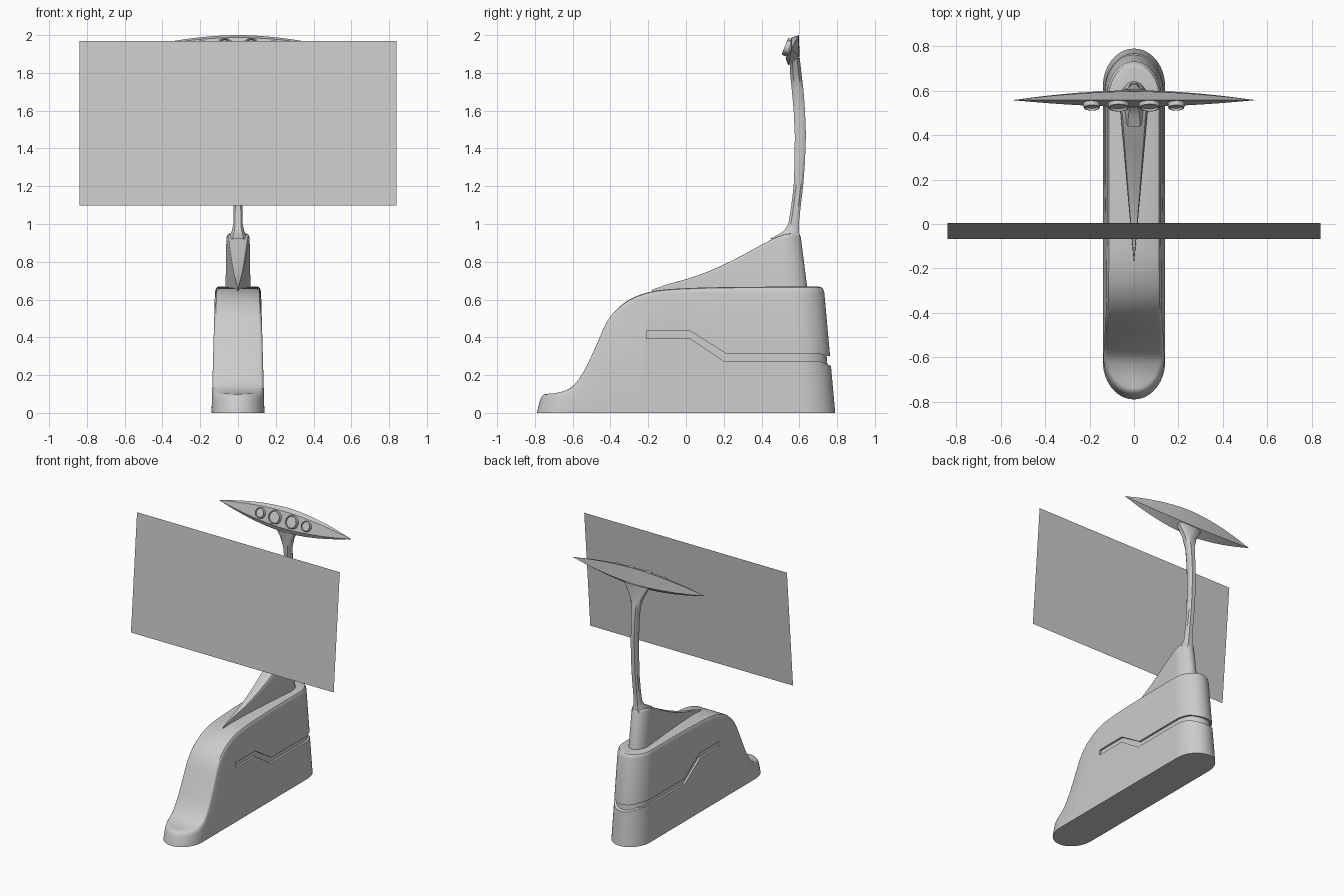
import bpy, bmesh, math
from mathutils import Matrix, Vector

if "Cube" in bpy.data.objects:
    bpy.data.objects.remove(bpy.data.objects["Cube"])


def curve(pts):
    """Smooth height function through (y, z) points."""
    def slope(i):
        a, b = pts[max(i - 1, 0)], pts[min(i + 1, len(pts) - 1)]
        return (b[1] - a[1]) / (b[0] - a[0])

    def h(y):
        y = min(max(y, pts[0][0]), pts[-1][0])
        i = max(k for k in range(len(pts) - 1) if pts[k][0] <= y)
        (y0, z0), (y1, z1) = pts[i], pts[i + 1]
        d = y1 - y0
        t = (y - y0) / d
        return ((2*t**3 - 3*t*t + 1) * z0 + (t**3 - 2*t*t + t) * d * slope(i)
                + (3*t*t - 2*t**3) * z1 + (t**3 - t*t) * d * slope(i + 1))
    return h


def make(name, verts, faces, angle=30):
    bm = bmesh.new()
    vs = [bm.verts.new(v) for v in verts]
    for f in faces:
        bm.faces.new([vs[i] for i in f])
    bmesh.ops.remove_doubles(bm, verts=bm.verts, dist=1e-5)
    bmesh.ops.recalc_face_normals(bm, faces=bm.faces)
    me = bpy.data.meshes.new(name)
    bm.to_mesh(me)
    bm.free()
    ob = bpy.data.objects.new(name, me)
    bpy.context.collection.objects.link(ob)
    smooth(ob, angle)
    return ob


def smooth(ob, angle=30):
    bpy.ops.object.select_all(action='DESELECT')
    bpy.context.view_layer.objects.active = ob
    ob.select_set(True)
    bpy.ops.object.shade_smooth_by_angle(angle=math.radians(angle))


def cut(ob, tool):
    m = ob.modifiers.new("cut", 'BOOLEAN')
    m.operation, m.solver, m.object = 'DIFFERENCE', 'EXACT', tool
    bpy.context.view_layer.objects.active = ob
    bpy.ops.object.modifier_apply(modifier=m.name)
    bpy.data.objects.remove(tool)


def loft(name, rings, angle=30):
    n = len(rings[0])
    verts = [p for r in rings for p in r]
    faces = [(i*n + j, i*n + (j+1) % n, (i+1)*n + (j+1) % n, (i+1)*n + j)
             for i in range(len(rings) - 1) for j in range(n)]
    faces += [tuple(range(n))[::-1], tuple(range(len(verts) - n, len(verts)))]
    return make(name, verts, faces, angle)


def drafted_body(name, stations, place, h, z0, levels):
    """Symmetric drafted block: plan stations, top height h(y), rounded rim."""
    verts, faces = [], []
    m = len(levels) + 3
    for side in (1, -1):
        base = len(verts)
        for st in stations:
            f0 = levels[0][0]
            x, y = place(st, f0, z0)
            col = [(0, y, z0), (side*x, y, z0)]
            for f, drop in levels:
                z = z0 + .1
                for _ in range(40):
                    x, y = place(st, f, z)
                    z = h(y) - drop
                col.append((side*x, y, z))
            col.append((0, y, z))
            verts += col
        for i in range(len(stations) - 1):
            for j in range(m - 1):
                a, b = base + i*m + j, base + (i+1)*m + j
                faces.append((a, b, b + 1, a + 1))
    return make(name, verts, faces)


# Base: long stadium plan, drafted walls, swooping front
arc = [math.pi/2 * i / 14 for i in range(15)]
stations = [(math.sin(a), -.62, -math.cos(a)) for a in arc]
stations += [(1, -.62 + 1.24*i/70, 0) for i in range(1, 70)]
stations += [(math.cos(a), .62, math.sin(a)) for a in arc]
stations[0] = (0, -.62, -1)
stations[-1] = (0, .62, 1)


def base_place(st, f, z):
    c, yc, s = st
    y = yc + .17*f*s
    return .14*f*c*(1 - .2*z), y*(1 - (.32 if y < 0 else .115)*z)


base_top = curve([(-.82, .1), (-.72, .102), (-.65, .115), (-.59, .15), (-.53, .24),
                  (-.47, .37), (-.42, .48), (-.36, .555), (-.28, .61), (-.17, .645),
                  (0, .66), (.3, .667), (.8, .668)])
base = drafted_body("base", stations, base_place, base_top, 0,
                    [(1, .03), (.975, .014), (.93, .004), (.86, 0)])

# Bent groove wrapping round the back of the base
band = [(-.21, .435), (.02, .435), (.21, .315), (.7, .315), (.77, .297), (.95, .297),
        (.95, .248), (.77, .248), (.7, .275), (.2, .275), (.02, .395), (-.21, .395)]
groove = loft("groove_cutter", [[(x, y, z) for y, z in band] for x in (-.3, .3)])
core = drafted_body("groove_core", stations, base_place, lambda y: .7 if y > -.3 else .1 + .6*max(0, (y + .8)/.5),
                    -.05, [(.89, 0)])
groove.hide_render = core.hide_render = True
cut(groove, core)
cut(base, groove)
smooth(base)

# Fin: wedge plan rising to the back
fin_stations = [(i/40, -.18 + .73*i/40, 0) for i in range(40)]
fin_stations += [(math.cos(a), .55, math.sin(a)) for a in arc[:-1]] + [(0, .55, 1)]


def fin_place(st, f, z):
    c, yc, s = st
    y = yc + .10*f*s
    d = max(0, z - .66)
    return .067*f*c*(1 - .3*d), y*(1 - (.24*d if y > 0 else 0))


fin_top = curve([(-.2, .645), (-.1, .68), (0, .708), (.1, .742), (.2, .785), (.3, .835),
                 (.4, .89), (.48, .93), (.54, .948), (.66, .952)])
fin = drafted_body("fin", fin_stations, fin_place, fin_top, .6,
                   [(1, .02), (.96, .008), (.88, .001), (.8, 0)])

# Curved stem: z, front y, back y, half width
rings = []
for z, a, b, w in [(.92, .44, .6, .046), (.945, .49, .6, .042), (.965, .52, .598, .032),
                   (1.0, .542, .597, .025), (1.1, .558, .608, .024), (1.2, .57, .62, .024),
                   (1.33, .575, .63, .024), (1.47, .576, .635, .024), (1.6, .57, .63, .024),
                   (1.71, .56, .622, .027), (1.79, .552, .612, .05), (1.88, .548, .602, .1)]:
    c, e = w*.4, (b - a)*.25
    rings.append([(-w+c, a, z), (w-c, a, z), (w, a+e, z), (w, b-e, z),
                  (w-c, b, z), (-w+c, b, z), (-w, b-e, z), (-w, a+e, z)])
loft("stem", rings, 35)

# Lamp wing: leaf shape tapering to both tips
section = [(.597, 2.0), (.558, 1.987), (.528, 1.875), (.542, 1.84), (.602, 1.885)]
tip = (.558, 1.928)
rings = []
for i in range(-16, 17):
    t = i/16
    s = max(1 - abs(t)**1.8, .015)
    rings.append([(.545*t, tip[0] + (y - tip[0])*s, tip[1] + (z - tip[1])*s)
                  for y, z in section])
loft("lamp_wing", rings, 25)

# Four round lamps with raised rims, tilted slightly upward
for x, r in ((-.19, .037), (-.07, .048), (.07, .048), (.19, .037)):
    normal = Vector((0, -.93, .36)).normalized()
    rot = normal.to_track_quat('Z', 'Y').to_matrix().to_4x4()
    mat = Matrix.Translation((x, .541, 1.934)) @ rot
    rings = [[mat @ Vector((k*r*math.cos(q*math.pi/16), k*r*math.sin(q*math.pi/16), d))
              for q in range(32)]
             for k, d in ((1, -.02), (1, .014), (.95, .019), (.85, .019), (.8, .01))]
    loft("lamp", rings)

# Screen: single thin sheet leaning back
make("screen", [(-.84, -.067, 1.097), (.84, -.067, 1.097), (.84, .005, 1.97), (-.84, .005, 1.97)],
     [(0, 1, 2, 3)])
